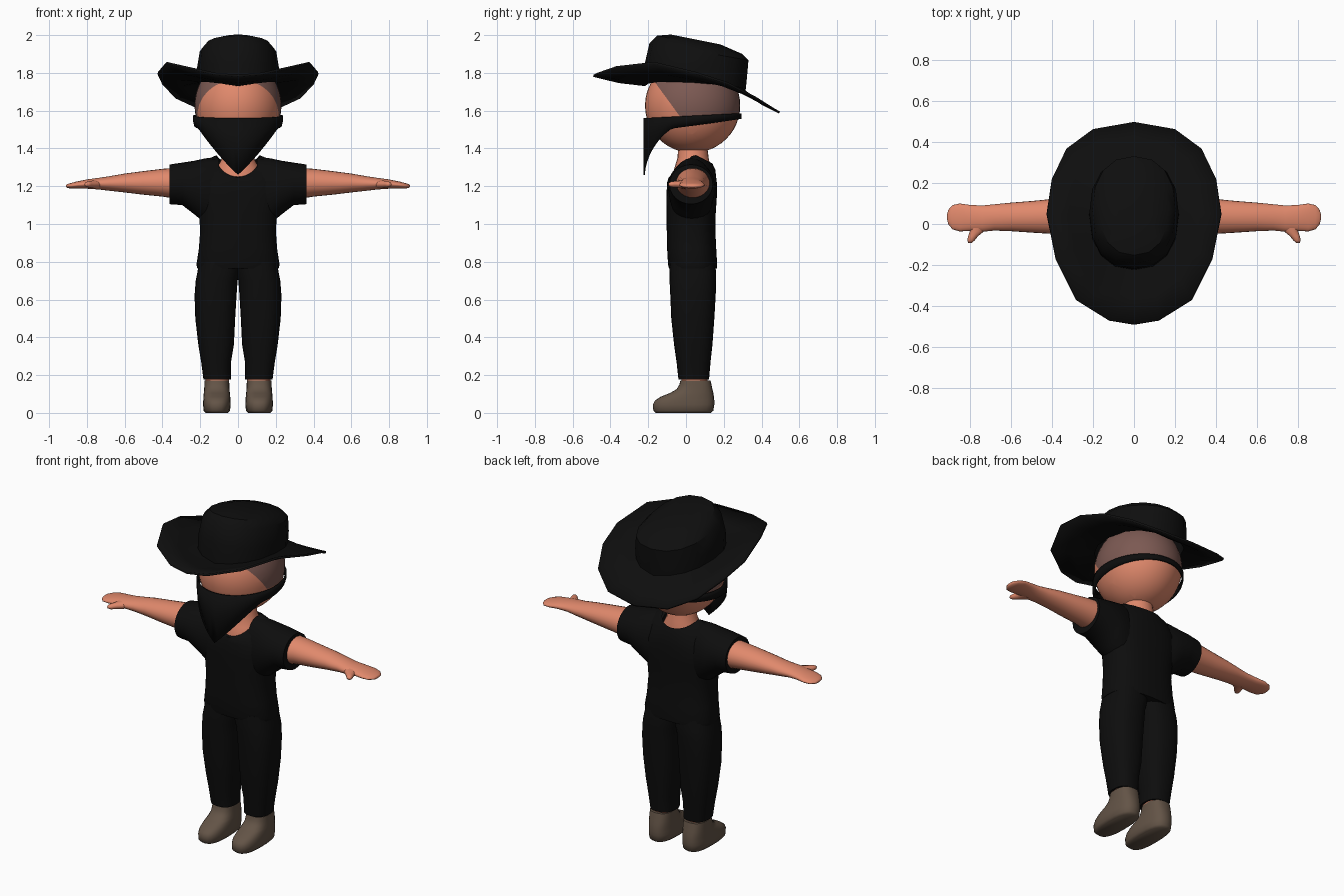
import bpy, bmesh, math
from mathutils import Vector

if "Cube" in bpy.data.objects:
    bpy.data.objects.remove(bpy.data.objects["Cube"])


def mat(name, c):
    m = bpy.data.materials.new(name)
    m.diffuse_color = (*c, 1)
    m.use_nodes = True
    m.node_tree.nodes["Principled BSDF"].inputs["Base Color"].default_value = m.diffuse_color
    return m


SKIN = mat("skin", (0.75, 0.25, 0.15))
HAIR = mat("cropped hair", (0.2, 0.1, 0.085))
CLOTH = mat("black cloth", (0.004, 0.004, 0.004))
HAT = mat("black felt", (0.0045, 0.0045, 0.0045))
LEATHER = mat("brown leather", (0.125, 0.088, 0.062))


def finish(name, bm, mats, angle=40):
    bmesh.ops.recalc_face_normals(bm, faces=bm.faces)
    me = bpy.data.meshes.new(name)
    bm.to_mesh(me)
    bm.free()
    ob = bpy.data.objects.new(name, me)
    bpy.context.collection.objects.link(ob)
    for m in mats:
        me.materials.append(m)
    bpy.ops.object.select_all(action='DESELECT')
    ob.select_set(True)
    bpy.context.view_layer.objects.active = ob
    bpy.ops.object.shade_smooth_by_angle(angle=math.radians(angle))
    return ob


def loft(name, rings, m, cap0=True, cap1=True, angle=40):
    bm = bmesh.new()
    vs = [[bm.verts.new(p) for p in r] for r in rings]
    n = len(rings[0])
    for a, b in zip(vs, vs[1:]):
        for i in range(n):
            j = (i + 1) % n
            bm.faces.new((a[i], a[j], b[j], b[i]))
    if cap0:
        bm.faces.new(vs[0])
    if cap1:
        bm.faces.new(vs[-1])
    return finish(name, bm, [m], angle)


def oval(u0, u1, v0, v1, n=24, p=2.3):
    """Rounded outline between the given limits, starting at the low v side."""
    pts = []
    for i in range(n):
        t = 2 * math.pi * i / n
        s, c = math.sin(t), -math.cos(t)
        s = math.copysign(abs(s) ** (2 / p), s)
        c = math.copysign(abs(c) ** (2 / p), c)
        pts.append(((u0 + u1) / 2 + s * (u1 - u0) / 2, (v0 + v1) / 2 + c * (v1 - v0) / 2))
    return pts


def ring_z(z, x0, x1, y0, y1, **k):
    return [Vector((x, y, z)) for x, y in oval(x0, x1, y0, y1, **k)]


def ring_x(x, z0, z1, y0, y1, **k):
    return [Vector((x, y, z)) for z, y in oval(z0, z1, y0, y1, **k)]


def thicken(ob, t, off):
    s = ob.modifiers.new("thickness", 'SOLIDIFY')
    s.thickness, s.offset = t, off


# Head, cut along the hairline so the cropped hair has clean edges
bm = bmesh.new()
bmesh.ops.create_uvsphere(bm, u_segments=40, v_segments=24, radius=1)
for v in bm.verts:
    v.co = Vector((v.co.x * 0.23, v.co.y * 0.252 + 0.035, v.co.z * 0.25 + 1.627))
line_co, line_no = Vector((0, -0.04, 1.58)), Vector((0, 1, 0.73)).normalized()
for co, no in ((line_co, line_no), (Vector((0, 0, 1.57)), Vector((0, 0, 1)))):
    bmesh.ops.bisect_plane(bm, geom=bm.verts[:] + bm.edges[:] + bm.faces[:],
                           plane_co=co, plane_no=no)
for f in bm.faces:
    c = f.calc_center_median()
    f.material_index = int((c - line_co).dot(line_no) > 0 and c.z > 1.57)
finish("head", bm, [SKIN, HAIR], 60)

# Neck and upper chest
loft("neck", [ring_z(z, -r, r, y0, y1, p=2) for z, r, y0, y1 in (
    (1.15, 0.15, -0.075, 0.13), (1.25, 0.135, -0.075, 0.13), (1.30, 0.11, -0.06, 0.13),
    (1.35, 0.085, -0.045, 0.12), (1.43, 0.075, -0.04, 0.11))], SKIN)

# Bandana: hanging point in front, narrow strap round the back
N = 64
top, mid, low = [], [], []
for i in range(N):
    t = 2 * math.pi * i / N
    x, y = 0.235 * math.sin(t), 0.035 - 0.256 * math.cos(t)
    zt = 1.573 + 0.05 * (y - 0.03)
    strap = 1.505 + 0.14 * (y + 0.08)
    zb = strap
    if y < 0.03:
        ax = abs(x)
        zb = min(strap, 1.26 + 0.9 * ax + 1.2 * ax * ax)
    top.append(Vector((x, y, zt)))
    mid.append(Vector((x, y, (zt + zb) / 2)))
    low.append(Vector((x * 0.97, y, zb)))
thicken(loft("bandana", [top, mid, low], CLOTH, False, False), 0.008, 0)

# Hat: turned-up brim outline from front to back, then the crown
half = [(0, -0.49, 1.785), (0.12, -0.47, 1.795), (0.28, -0.37, 1.83), (0.38, -0.17, 1.853),
        (0.425, 0.05, 1.80), (0.40, 0.22, 1.745), (0.33, 0.365, 1.67), (0.20, 0.46, 1.61),
        (0, 0.495, 1.59)]
brim = [Vector(p) for p in half] + [Vector((-x, y, z)) for x, y, z in half[-2:0:-1]]


def crown(zf, zb, r, y0, y1, lift=0):
    out = []
    for x, y in oval(-r, r, y0, y1, n=16, p=2.3):
        k = (y - y0) / (y1 - y0)
        out.append(Vector((x, y, zf + (zb - zf) * k + lift * abs(x) / r)))
    return out


base = crown(1.735, 1.70, 0.215, -0.22, 0.31, 0.035)
middle = [a.lerp(b, 0.5) - Vector((0, 0, 0.008)) for a, b in zip(brim, base)]
hat = loft("hat", [brim, middle, base,
                   crown(1.85, 1.79, 0.212, -0.212, 0.318),
                   crown(1.955, 1.865, 0.197, -0.188, 0.325),
                   crown(1.992, 1.895, 0.165, -0.15, 0.295),
                   crown(1.997, 1.945, 0.09, -0.08, 0.18)], HAT, False, True, 35)
thicken(hat, 0.012, 0)

# Shirt body with scooped neckline
body = [ring_z(z, -r, r, y0, y1, n=32, p=2.6) for z, r, y0, y1 in (
    (0.765, 0.215, -0.09, 0.163), (0.785, 0.22, -0.095, 0.165), (0.87, 0.207, -0.1, 0.16),
    (0.97, 0.2, -0.102, 0.155), (1.05, 0.207, -0.103, 0.157), (1.14, 0.225, -0.104, 0.163),
    (1.22, 0.22, -0.1, 0.163))]


def collar(r, y0, y1, z, front, back):
    return [Vector((x, y, z - (front if y < 0.04 else back) * abs(y - 0.04) / 0.12))
            for x, y in oval(-r, r, y0, y1, n=32, p=2)]


body.append(collar(0.18, -0.092, 0.155, 1.345, 0.09, 0.06))
body.append(collar(0.115, -0.08, 0.14, 1.37, 0.12, 0.06))
loft("shirt", body, CLOTH, True, False, 50)

for side, s in (("right", 1), ("left", -1)):
    # Sleeve
    loft(side + "_sleeve", [ring_x(s * x, z0, z1, y0, y1, p=2) for x, z0, z1, y0, y1 in (
        (0.10, 0.98, 1.35, -0.07, 0.13), (0.17, 1.0, 1.348, -0.09, 0.15),
        (0.23, 1.05, 1.335, -0.095, 0.155), (0.295, 1.10, 1.325, -0.093, 0.15),
        (0.362, 1.105, 1.315, -0.088, 0.142))], CLOTH)
    # Arm and flat hand
    loft(side + "_arm", [ring_x(s * x, z0, z1, y0, y1, p=2) for x, z0, z1, y0, y1 in (
        (0.30, 1.13, 1.30, -0.06, 0.13), (0.40, 1.145, 1.292, -0.048, 0.122),
        (0.50, 1.155, 1.28, -0.042, 0.112), (0.60, 1.167, 1.267, -0.035, 0.104),
        (0.68, 1.176, 1.253, -0.032, 0.096), (0.74, 1.183, 1.244, -0.038, 0.09),
        (0.80, 1.187, 1.236, -0.034, 0.093), (0.85, 1.188, 1.226, -0.036, 0.1),
        (0.885, 1.188, 1.217, -0.026, 0.092), (0.905, 1.191, 1.211, -0.002, 0.07),
        (0.911, 1.197, 1.206, 0.02, 0.05))], SKIN, angle=70)
    # Thumb
    loft(side + "_thumb", [[Vector((s * x, y, z)) for x, z in
                            oval(cx - r, cx + r, 1.21 - h, 1.21 + h, n=12, p=2)]
                           for y, cx, r, h in (
        (0.0, 0.755, 0.05, 0.024), (-0.035, 0.765, 0.035, 0.02), (-0.06, 0.785, 0.024, 0.017),
        (-0.08, 0.795, 0.018, 0.014), (-0.092, 0.799, 0.009, 0.007))], SKIN, angle=70)
    # Trouser leg
    leg = [ring_z(z, min(s * a, s * b), max(s * a, s * b), y0, y1, p=2.5)
           for z, a, b, y0, y1 in (
        (0.178, 0.038, 0.183, -0.04, 0.122), (0.27, 0.037, 0.195, -0.05, 0.13),
        (0.36, 0.022, 0.21, -0.063, 0.14), (0.50, 0.015, 0.226, -0.078, 0.15),
        (0.62, 0.008, 0.23, -0.083, 0.157), (0.70, 0.002, 0.224, -0.087, 0.16),
        (0.74, -0.01, 0.216, -0.087, 0.16), (0.80, -0.02, 0.205, -0.085, 0.152))]
    loft(side + "_trouser_leg", leg, CLOTH)
    # Ankle
    loft(side + "_ankle", [ring_z(z, s * 0.11 - 0.062, s * 0.11 + 0.062, -0.025, 0.115)
                           for z in (0.14, 0.185)], SKIN)
    # Boot
    loft(side + "_boot", [ring_z(z, s * 0.112 - r, s * 0.112 + r, y0, y1, p=2.6)
                          for z, r, y0, y1 in (
        (0.0, 0.058, -0.16, 0.132), (0.012, 0.07, -0.173, 0.145), (0.045, 0.073, -0.175, 0.15),
        (0.065, 0.072, -0.165, 0.15), (0.085, 0.071, -0.135, 0.148), (0.105, 0.069, -0.085, 0.145),
        (0.125, 0.067, -0.05, 0.14), (0.15, 0.066, -0.035, 0.135),
        (0.172, 0.065, -0.03, 0.13))], LEATHER, angle=50)
